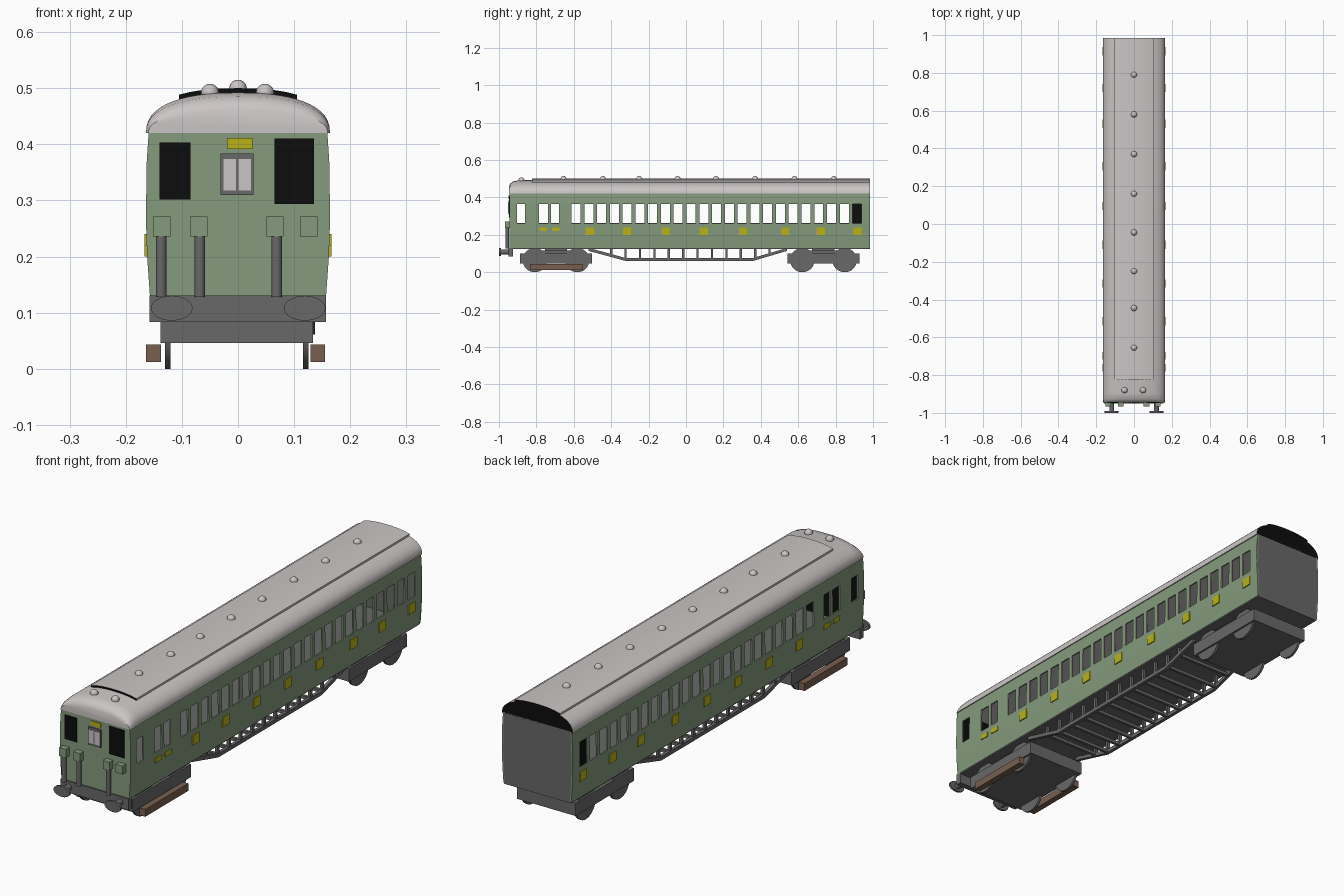
import bpy, bmesh, math
from mathutils import Matrix, Vector

if "Cube" in bpy.data.objects:
    bpy.data.objects.remove(bpy.data.objects["Cube"])


def material(name, r, g, b):
    m = bpy.data.materials.new(name)
    m.diffuse_color = (r, g, b, 1)
    m.use_nodes = True
    m.node_tree.nodes["Principled BSDF"].inputs["Base Color"].default_value = m.diffuse_color
    return m


GREEN = material("body green", .235, .325, .205)
GREY = material("dark grey", .14, .14, .14)
ROOF = material("roof light grey", .60, .56, .56)
YELLOW = material("yellow", .48, .45, .01)
BLACK = material("black", .004, .004, .004)
BROWN = material("wood brown", .19, .115, .08)


def finish(bm, name, *mats, recalc=True):
    if recalc:
        bmesh.ops.recalc_face_normals(bm, faces=bm.faces[:])
    me = bpy.data.meshes.new(name)
    bm.to_mesh(me)
    bm.free()
    for m in mats:
        me.materials.append(m)
    ob = bpy.data.objects.new(name, me)
    bpy.context.collection.objects.link(ob)
    return ob


def boxes(name, mat, specs):
    """One object from boxes given as (x0, x1, y0, y1, z0, z1)."""
    bm = bmesh.new()
    for x0, x1, y0, y1, z0, z1 in specs:
        mid = Vector((x0 + x1, y0 + y1, z0 + z1)) / 2
        size = Matrix.Diagonal((x1 - x0, y1 - y0, z1 - z0, 1))
        bmesh.ops.create_cube(bm, size=1, matrix=Matrix.Translation(mid) @ size)
    return finish(bm, name, mat)


def cylinders(name, mat, specs, axis, segs=24):
    """Cylinders given as (centre, radius, length, z squash) along an axis."""
    turn = {"X": Matrix.Rotation(math.pi / 2, 4, "Y"),
            "Y": Matrix.Rotation(math.pi / 2, 4, "X"), "Z": Matrix()}[axis]
    bm = bmesh.new()
    for c, r, length, squash in specs:
        mat4 = Matrix.Translation(c) @ Matrix.Diagonal((1, 1, squash, 1)) @ turn
        bmesh.ops.create_cone(bm, cap_ends=True, segments=segs, radius1=r,
                              radius2=r, depth=length, matrix=mat4)
    return finish(bm, name, mat)


def loft(bm, rings, closed=True):
    """Skin equal-length point rings and cap both ends."""
    vs = [[bm.verts.new(p) for p in ring] for ring in rings]
    n = len(vs[0])
    for a, b in zip(vs, vs[1:]):
        for i in range(n):
            bm.faces.new((a[i], a[(i + 1) % n], b[(i + 1) % n], b[i]))
    bm.faces.new(vs[0])
    bm.faces.new(vs[-1])


def smooth(ob):
    bpy.ops.object.select_all(action="DESELECT")
    ob.select_set(True)
    bpy.context.view_layer.objects.active = ob
    bpy.ops.object.shade_smooth_by_angle(angle=math.radians(35))


FRONT, REAR = -.94, .984
# Body side section (x, z), bowed slightly outwards
SIDE = [(.157, .13), (.162, .20), (.164, .262), (.163, .364), (.159, .425)]
openings = [(-.904, -.861), (-.785, -.738), (-.722, -.68)]
openings += [(-.612 + .0683 * i, -.564 + .0683 * i) for i in range(23)]
ys = sorted([FRONT, REAR] + [y for o in openings for y in o])
starts = {o[0] for o in openings}

# Side walls with open windows, grey inside
for s, side in ((1, "right"), (-1, "left")):
    bm = bmesh.new()
    grid = [[bm.verts.new((s * x, y, z)) for x, z in SIDE] for y in ys]
    for j, y in enumerate(ys[:-1]):
        for k in range(4):
            if k == 2 and y in starts:
                continue
            q = [grid[j][k], grid[j + 1][k], grid[j + 1][k + 1], grid[j][k + 1]]
            bm.faces.new(q if s > 0 else q[::-1])
    wall = finish(bm, side + "_side_wall", GREEN, GREY, recalc=False)
    mod = wall.modifiers.new("thickness", "SOLIDIFY")
    mod.thickness, mod.offset, mod.material_offset = .006, -1, 1

# Front and rear end walls; the cab front is black inside
outline = SIDE + [(-x, z) for x, z in SIDE[::-1]]
for name, y0, y1, mat in (("front_wall", FRONT - .004, FRONT + .008, GREEN),
                          ("rear_wall", REAR - .008, REAR, GREY)):
    bm = bmesh.new()
    loft(bm, [[(x, y, z) for x, z in outline] for y in (y0, y1)])
    ob = finish(bm, name, mat, BLACK)
    if mat is GREEN:
        for p in ob.data.polygons:
            p.material_index = int(p.normal.y > .9)
boxes("floor", GREY, [(-.155, .155, FRONT, REAR, .125, .136)])
boxes("blanked_left_window", BLACK, [(-.163, -.157, .888, .94, .26, .366)])


# Roof with domed front and black rear end
def roof_z(x):
    return .072 * (1 - min(1, abs(x) / .164) ** 2.4) ** (1 / 2.4)


arc = [.164 * math.cos(math.pi * i / 28) for i in range(29)]
bm = bmesh.new()
loft(bm, [[(x * w, y, .42 + h * roof_z(x)) for x in arc] for y, h, w in
          ((-.946, .55, .975), (-.940, .74, .985), (-.927, .90, 1),
           (-.895, 1, 1), (REAR, 1, 1))])
roof = finish(bm, "roof", ROOF, BLACK)
for p in roof.data.polygons:
    p.material_index = int(p.normal.y > .9)
smooth(roof)

# Raised roof panel following the roof curve, dark at its ends
xs = [-.105 + .021 * i for i in range(11)]
ring = [(x, .428 + roof_z(x)) for x in xs] + [(x, .41 + roof_z(x)) for x in xs[::-1]]
bm = bmesh.new()
loft(bm, [[(x, y, z) for x, z in ring] for y in (-.823, REAR + .001)])
panel = finish(bm, "roof_panel", ROOF, BLACK)
for p in panel.data.polygons:
    p.material_index = int(abs(p.normal.y) > .9)
smooth(panel)

# Roof ventilators
bm = bmesh.new()
vents = [(0, y, .499) for y in (.79, .58, .37, .16, -.045, -.25, -.445, -.655)]
for c in vents + [(-.05, -.88, .492), (.048, -.88, .492)]:
    bmesh.ops.create_uvsphere(bm, u_segments=16, v_segments=10, radius=.016,
                              matrix=Matrix.Translation(c))
smooth(finish(bm, "roof_ventilators", ROOF))

# Yellow panels below the windows and above the front door
marks = []
for s in (-1, 1):
    x0, x1 = sorted((s * .160, s * .1665))
    marks += [(x0, x1, y - .022, y + .022, .2, .24)
              for y in (-.515, -.315, -.11, .095, .305, .53, .72, .915)]
    marks += [(x0, x1, y - .02, y + .02, .22, .24) for y in (-.762, -.697)]
boxes("yellow_side_panels", YELLOW, marks)
f = FRONT - .004
boxes("yellow_front_panel", YELLOW, [(-.02, .026, f - .004, f + .002, .392, .411)])

# Cab windows and the centre window with its frame
boxes("cab_windows", BLACK, [(-.14, -.085, f - .003, f + .002, .302, .403),
                             (.065, .135, f - .003, f + .002, .294, .41)])
boxes("centre_window_frame", GREY, [(-.031, .028, f - .005, f + .002, .31, .384)])
boxes("centre_window_panes", ROOF, [(-.026, -.004, f - .007, f, .318, .374),
                                    (.001, .023, f - .007, f, .318, .374)])

# Front equipment boxes and pipes
boxes("front_equipment_boxes", GREEN, [(x - .0155, x + .0155, -.967, f + .002, .236, .271)
                                       for x in (-.136, -.07, .066, .126)])
cylinders("front_pipes", GREY, [((x, -.956, .183), .0093, .11, 1)
                                for x in (-.137, -.068, .069)], "Z", 16)

# Buffer beam, shanks and oval buffer heads
boxes("buffer_beam", GREY, [(-.158, .157, -.95, -.925, .083, .131)])
cylinders("buffer_shanks", GREY, [((x, -.97, .108), .013, .05, 1) for x in (-.118, .119)], "Y")
cylinders("buffer_heads", GREY, [((x, -.995, .108), .037, .01, .6) for x in (-.118, .119)], "Y", 32)

# Bogies with frames, bolsters and wheels
for name, c in (("front", -.695), ("rear", .735)):
    boxes(name + "_bogie_frame", GREY, [(-.138, .134, c - .193, c + .193, .046, .1)])
    boxes(name + "_bogie_bolster", GREY, [(-.125, .121, c - .14, c + .14, .098, .115),
                                          (-.09, .09, c - .06, c + .06, .112, .127)])
    wheels = cylinders(name + "_wheels", GREY,
                       [((x, c + d, .065), .065, .01, 1)
                        for x in (-.125, .121) for d in (-.113, .113)], "X", 32)
    smooth(wheels)

# Wooden shoe beams on the front bogie
boxes("shoe_beams", BROWN, [(-.164, -.137, -.835, -.55, .012, .043),
                            (.129, .155, -.835, -.55, .012, .043)])

# Underframe trusses, posts and cross bars
line = [(-.515, .13), (-.325, .078), (.36, .078), (.545, .13),
        (.50, .13), (.355, .062), (-.32, .062), (-.56, .13)]
line = [(-.52, .13), (-.325, .077), (.36, .077), (.54, .13)]
for s, side in ((-1, "left"), (1, "right")):
    bm = bmesh.new()
    vs = [[bm.verts.new((s * .13 + dx, y, z + dz)) for dx, dz in
           ((-.007, 0), (.007, 0), (.007, -.016), (-.007, -.016))] for y, z in line]
    for a, b in zip(vs, vs[1:]):
        for i in range(4):
            bm.faces.new((a[i], a[(i + 1) % 4], b[(i + 1) % 4], b[i]))
    bm.faces.new(vs[0])
    bm.faces.new(vs[-1])
    finish(bm, side + "_truss", GREY)
posts = [-.4 + .077 * i for i in range(12)]


def truss_z(y):
    return .068 + .28 * max(0, -.325 - y, y - .36)


boxes("truss_posts", GREY, [(s * .13 - .006, s * .13 + .006, y - .006, y + .006, truss_z(y), .13)
                            for s in (-1, 1) for y in posts])
boxes("truss_cross_bars", GREY, [(-.13, .13, y - .006, y + .006, truss_z(y) - .005, truss_z(y) + .008)
                                 for y in posts])
